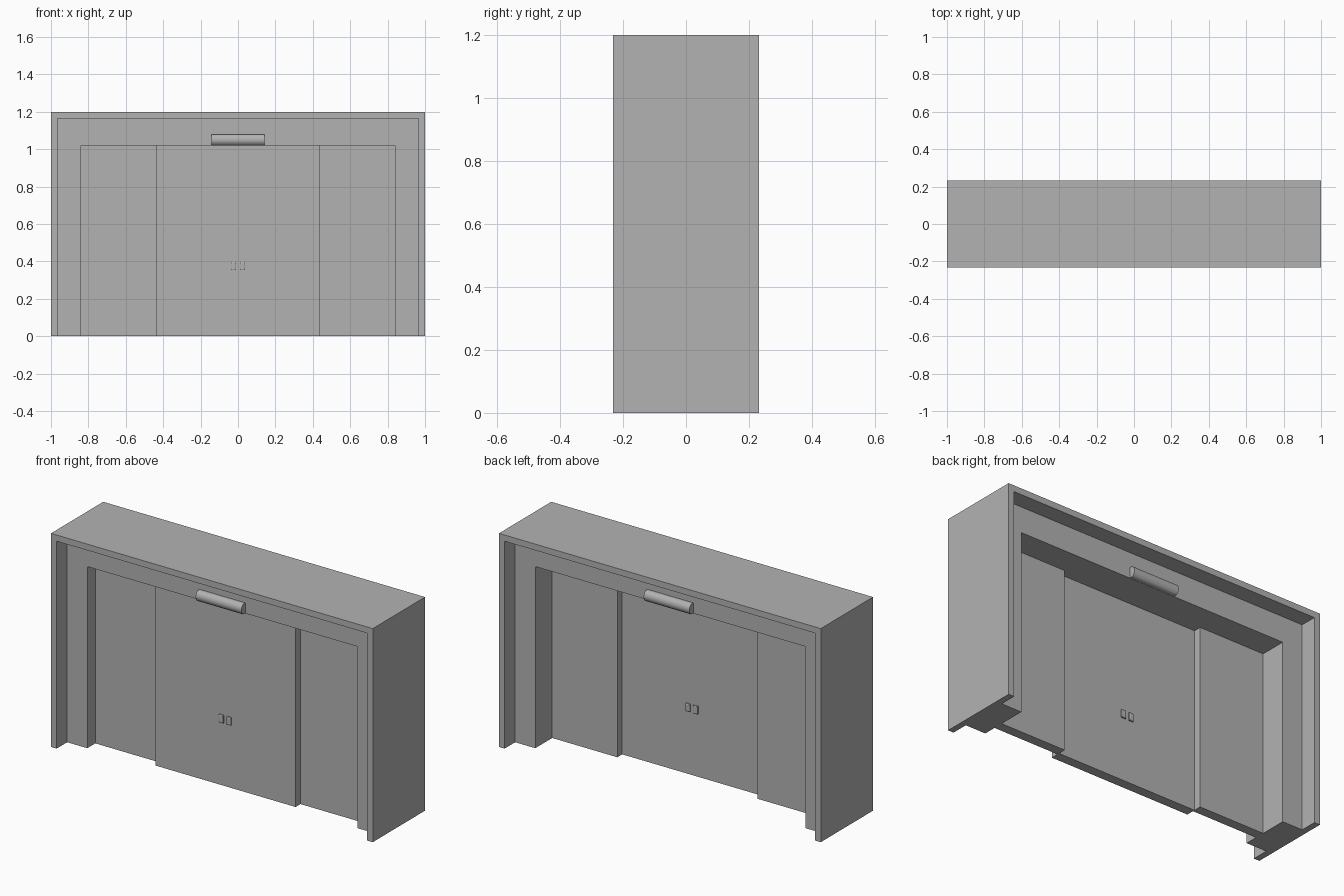
import bpy, bmesh, math

if "Cube" in bpy.data.objects:
    bpy.data.objects.remove(bpy.data.objects["Cube"])


def finish(name, bm):
    bmesh.ops.recalc_face_normals(bm, faces=bm.faces)
    mesh = bpy.data.meshes.new(name)
    bm.to_mesh(mesh)
    bm.free()
    obj = bpy.data.objects.new(name, mesh)
    bpy.context.collection.objects.link(obj)
    return obj


def extrude(name, points, vec):
    """Extrude a closed planar outline along vec."""
    bm = bmesh.new()
    face = bm.faces.new([bm.verts.new(p) for p in points])
    new = bmesh.ops.extrude_face_region(bm, geom=[face])["geom"]
    bmesh.ops.translate(bm, vec=vec, verts=[v for v in new if isinstance(v, bmesh.types.BMVert)])
    return finish(name, bm)


def arch(name, half_w, top, in_half_w, in_top, y0, y1):
    """Upside-down U shaped frame between y0 and y1."""
    outline = [(-half_w, 0), (-half_w, top), (half_w, top), (half_w, 0),
               (in_half_w, 0), (in_half_w, in_top), (-in_half_w, in_top), (-in_half_w, 0)]
    return extrude(name, [(x, y0, z) for x, z in outline], (0, y1 - y0, 0))


def box(name, x0, x1, y0, y1, z0, z1):
    return extrude(name, [(x0, y0, z0), (x1, y0, z0), (x1, y0, z1), (x0, y0, z1)], (0, y1 - y0, 0))


DEPTH, WALL = 0.232, 0.138      # half depths of the rim and the inner wall
DOOR_F, DOOR_B = -0.11, -0.055  # faces of the centre door

# Stepped door surround
arch("outer_frame", 1.0, 1.2, 0.965, 1.165, -DEPTH, DEPTH)
arch("inner_wall", 0.965, 1.165, 0.84, 1.02, -WALL, WALL)

# Centre door sits one step forward of the side panels
box("centre_door", -0.435, 0.435, DOOR_F, DOOR_B, 0, 1.02)
for side, s in (("left", -1), ("right", 1)):
    box(side + "_side_panel", s * 0.435, s * 0.84, -0.067, -0.012, 0, 1.02)

for face, d in (("front", -1), ("back", 1)):
    # Lamp above the door with a bulging front
    profile = [(0, 1.021)]
    for i in range(13):
        a = math.radians(-60 + 10 * i)
        profile.append((0.018 + 0.034 * (math.cos(a) - 0.5), 1.05 + 0.0335 * math.sin(a)))
    profile.append((0, 1.079))
    lamp = extrude(face + "_lamp", [(-0.142, d * (WALL + y), z) for y, z in profile], (0.284, 0, 0))
    bpy.context.view_layer.objects.active = lamp
    lamp.select_set(True)
    bpy.ops.object.shade_smooth_by_angle(angle=math.radians(35))
    lamp.select_set(False)

    # Pair of small tapered door buttons
    base_y = DOOR_F if d < 0 else DOOR_B
    for side, s in (("left", -1), ("right", 1)):
        bm = bmesh.new()
        rings = []
        for y, hw, hh in ((0, 0.014, 0.022), (0.007, 0.014, 0.022), (0.010, 0.009, 0.017)):
            rings.append([bm.verts.new((s * 0.024 + a * hw, base_y + d * y, 0.375 + b * hh))
                          for a, b in ((-1, -1), (1, -1), (1, 1), (-1, 1))])
        for lo, hi in zip(rings, rings[1:]):
            for i in range(4):
                j = (i + 1) % 4
                bm.faces.new((lo[i], lo[j], hi[j], hi[i]))
        bm.faces.new(rings[0])
        bm.faces.new(rings[-1])
        finish(f"{face}_{side}_button", bm)

# Darker grey finish on every part
grey = bpy.data.materials.new("dark_grey")
grey.diffuse_color = (0.45, 0.45, 0.45, 1)
grey.use_nodes = True
grey.node_tree.nodes["Principled BSDF"].inputs["Base Color"].default_value = grey.diffuse_color
for obj in bpy.data.objects:
    obj.data.materials.append(grey)
